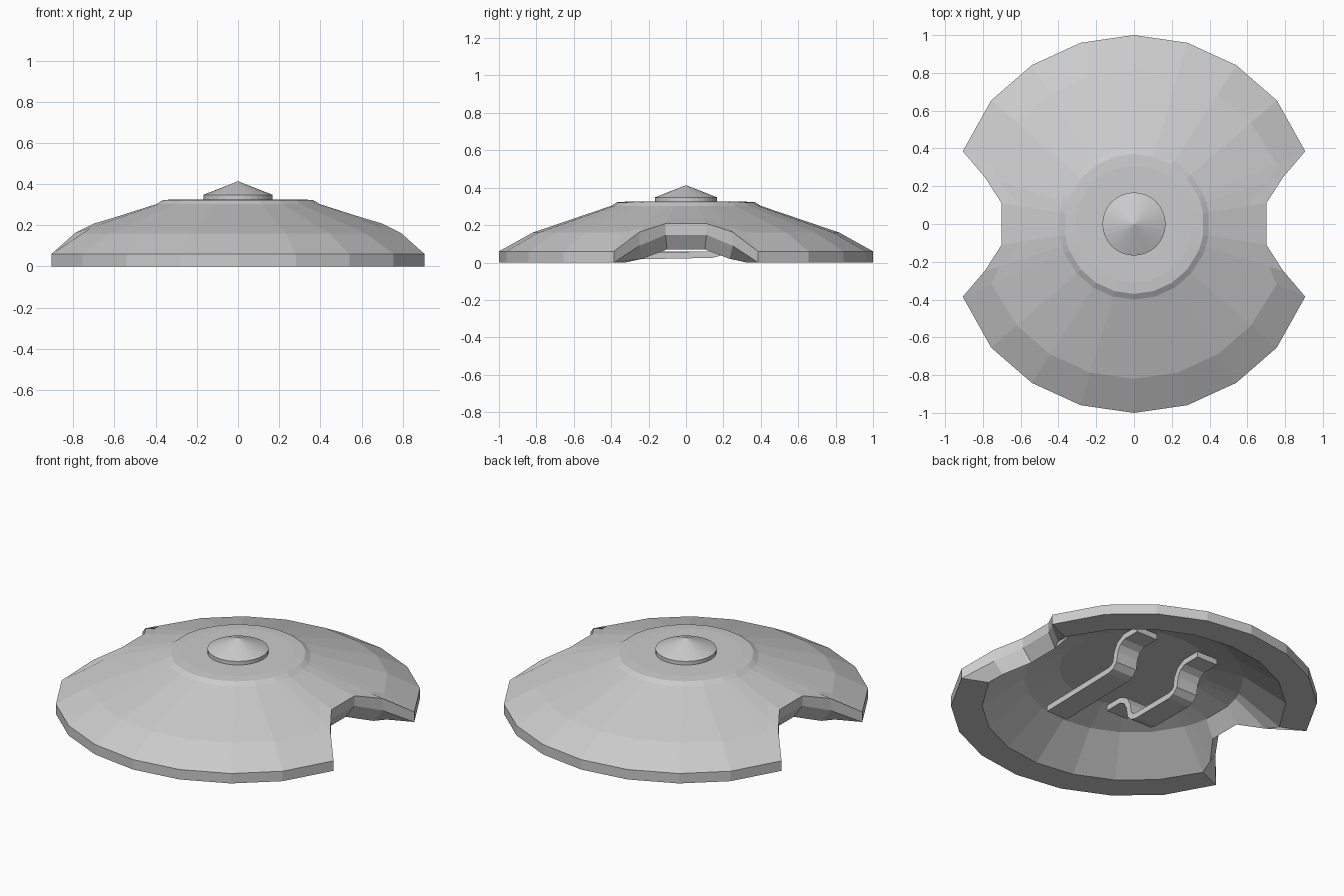
import bpy, bmesh, math

cube = bpy.data.objects.get("Cube")
if cube:
    bpy.data.objects.remove(cube)

steel = bpy.data.materials.new("grey_steel")
steel.use_nodes = True
GREY = (0.6, 0.6, 0.6, 1)
steel.diffuse_color = GREY
steel.node_tree.nodes["Principled BSDF"].inputs["Base Color"].default_value = GREY


def finish(name, bm):
    bmesh.ops.recalc_face_normals(bm, faces=bm.faces)
    mesh = bpy.data.meshes.new(name)
    bm.to_mesh(mesh)
    bm.free()
    mesh.materials.append(steel)
    obj = bpy.data.objects.new(name, mesh)
    bpy.context.collection.objects.link(obj)
    return obj


def lathe(name, columns):
    """Skin a closed body from (angle, [(radius, z), ...]) columns."""
    bm = bmesh.new()
    rows = [[bm.verts.new((r * math.sin(a), r * math.cos(a), z)) for r, z in prof]
            for a, prof in columns]
    for i, col in enumerate(rows):
        nxt = rows[(i + 1) % len(rows)]
        for j in range(len(col) - 1):
            bm.faces.new((col[j], nxt[j], nxt[j + 1], col[j + 1]))
    bm.faces.new([c[0] for c in rows])
    bm.faces.new([c[-1] for c in rows])
    return finish(name, bm)


# Shield profiles run from the inner ceiling, round the rim, to the crown
ceiling = [(0.41, 0.23), (0.60, 0.17)]
crown = [(0.40, 0.303), (0.37, 0.322), (0.31, 0.326)]
full = ceiling + [(0.83, 0), (1, 0), (1, 0.06), (0.82, 0.16)] + crown
tip = ceiling + [(0.83, 0), (0.985, 0), (0.985, 0.06), (0.82, 0.16)] + crown
shoulder = ceiling + [(0.775, 0.02), (0.829, 0.09), (0.829, 0.163), (0.75, 0.188)] + crown
notch = ceiling + [(0.655, 0.07), (0.709, 0.148), (0.709, 0.208), (0.61, 0.237)] + crown

# 22-sided body with a notch cut into each side
SIDES = 22
columns = [(math.tau * k / SIDES, full) for k in range(SIDES) if k % 11 not in (4, 5, 6, 7)]
for side in (90, 270):
    for sign in (-1, 1):
        for angle, profile in ((23, tip), (17.5, shoulder), (8.9, notch)):
            columns.append((math.radians(side + sign * angle), profile))
columns.sort(key=lambda c: c[0])
lathe("shield_body", columns)

# Central boss with a shallow cone
boss = [(0.167, 0.31), (0.167, 0.348), (0.002, 0.413)]
lathe("boss", [(math.tau * k / 32, boss) for k in range(32)])


def strap(name, path, x_min, x_max, thick=0.035):
    """Bent flat band: a yz path thickened and extruded along x."""
    offs = []
    for i, (y, z) in enumerate(path):
        a, b = path[max(i - 1, 0)], path[min(i + 1, len(path) - 1)]
        dy, dz = b[0] - a[0], b[1] - a[1]
        n = math.hypot(dy, dz)
        offs.append((y - dz / n * thick, z + dy / n * thick))
    bm = bmesh.new()
    rings = []
    for (y, z), (oy, oz) in zip(path, offs):
        rings.append([bm.verts.new(p) for p in
                      ((x_min, y, z), (x_max, y, z), (x_max, oy, oz), (x_min, oy, oz))])
    for a, b in zip(rings, rings[1:]):
        for j in range(4):
            bm.faces.new((a[j], a[(j + 1) % 4], b[(j + 1) % 4], b[j]))
    bm.faces.new(rings[0])
    bm.faces.new(rings[-1])
    return finish(name, bm)


# Grip and arm straps under the shield
foot = [(0.14, 0.025), (0.18, 0.035), (0.21, 0.065), (0.22, 0.125),
        (0.24, 0.16), (0.275, 0.18), (0.385, 0.18)]
mirrored_foot = [(-y, z) for y, z in reversed(foot)]
strap("hand_grip", mirrored_foot + foot, -0.27, -0.13)
strap("arm_strap", [(-0.38, 0.015)] + foot, 0.16, 0.30)
